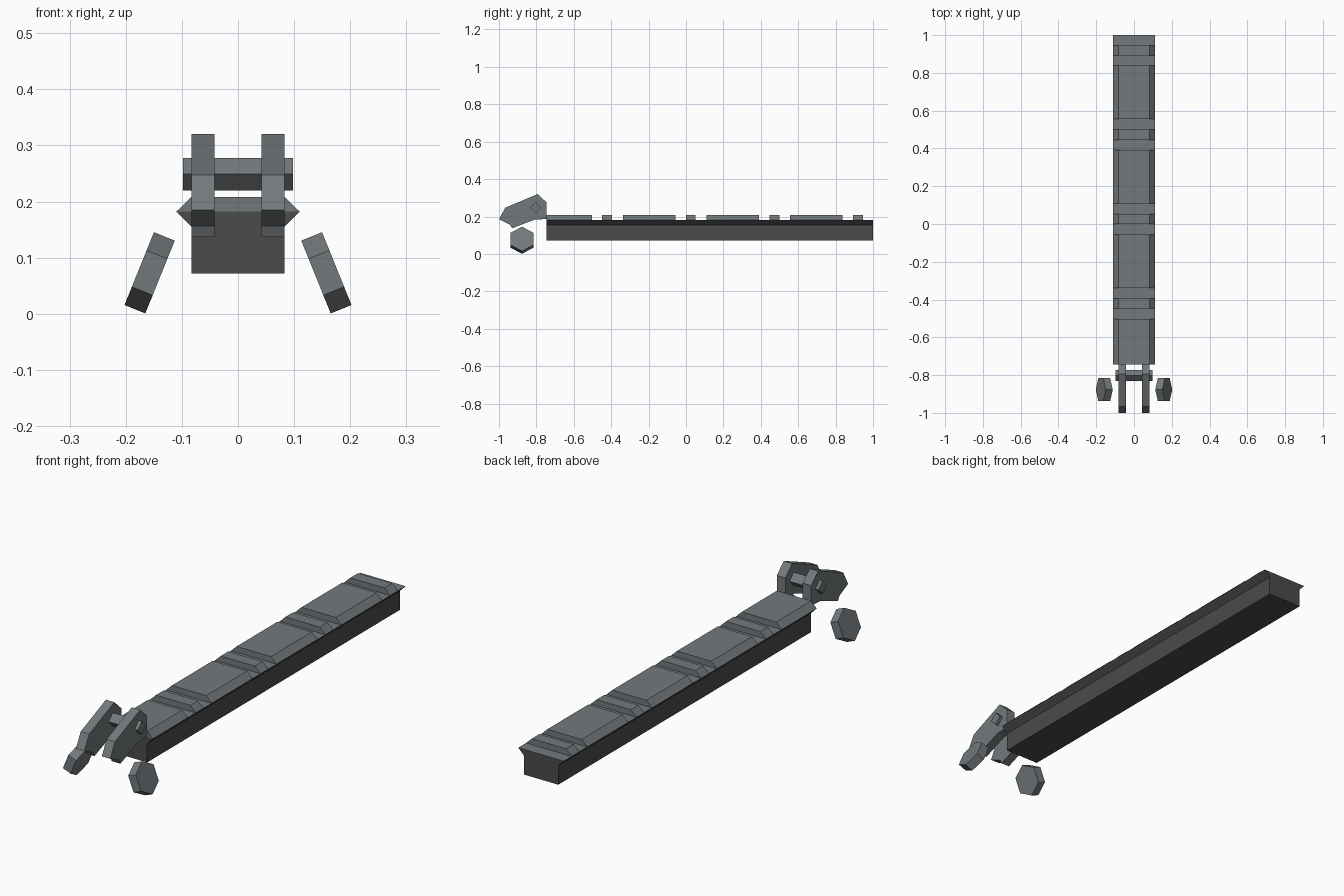
import bpy, bmesh, math
from mathutils import Vector, Matrix

cube = bpy.data.objects.get("Cube")
if cube:
    bpy.data.objects.remove(cube, do_unlink=True)


def material(name, color):
    m = bpy.data.materials.new(name)
    m.use_nodes = True
    m.diffuse_color = (*color, 1)
    m.node_tree.nodes["Principled BSDF"].inputs["Base Color"].default_value = (*color, 1)
    return m


steel = material("steel grey", (0.17, 0.19, 0.2))
dark = material("dark grey", (0.07, 0.07, 0.07))


def extrude(name, points, start, end, axis, mat):
    """Extrude a closed profile along x (points are y, z) or y (points are x, z)."""
    bm = bmesh.new()
    place = (lambda a, b, t: (t, a, b)) if axis == "x" else (lambda a, b, t: (a, t, b))
    face = bm.faces.new([bm.verts.new(place(a, b, start)) for a, b in points])
    grown = bmesh.ops.extrude_face_region(bm, geom=[face])["geom"]
    shift = Vector(place(0, 0, end - start))
    bmesh.ops.translate(bm, vec=shift, verts=[v for v in grown if isinstance(v, bmesh.types.BMVert)])
    bmesh.ops.recalc_face_normals(bm, faces=bm.faces)
    mesh = bpy.data.meshes.new(name)
    bm.to_mesh(mesh)
    bm.free()
    mesh.materials.append(mat)
    obj = bpy.data.objects.new(name, mesh)
    bpy.context.collection.objects.link(obj)
    return obj


def symmetric(half):
    return half + [(-x, z) for x, z in reversed(half)]


# Long beam with flared upper edges
FRONT, BACK = -0.745, 1.0
SIDE, FLARE, DECK, TOP = 0.083, 0.11, 0.182, 0.208
beam = extrude("beam", symmetric([(SIDE, 0.072), (SIDE, 0.155), (FLARE, DECK)]),
               FRONT, BACK, "y", dark)
beam.data.materials.append(steel)
for face in beam.data.polygons:
    if face.normal.z > 0.9:
        face.material_index = 1

# Alternating long plates and narrow ribs along the deck
pad = symmetric([(FLARE, DECK), (SIDE, TOP)])
for i in range(4):
    base = -0.503 + i * 0.447
    plate_start = FRONT if i == 0 else base - 0.282
    extrude("deck_plate", pad, plate_start, base, "y", steel)
    extrude("deck_rib", pad, base + 0.055, base + 0.108, "y", steel)

# Cheek plates and angled hexagonal blocks, one per side
cheek = [(-1.0, 0.185), (-0.967, 0.247), (-0.793, 0.32), (-0.745, 0.275),
         (-0.745, 0.187), (-0.81, 0.183), (-0.93, 0.137), (-0.94, 0.156)]
hexagon = [(0.07 * math.sin(k * math.pi / 3), 0.07 * math.cos(k * math.pi / 3)) for k in range(6)]
for side, label in ((1, "left"), (-1, "right")):
    extrude(label + "_cheek", cheek, side * 0.042, side * SIDE, "x", steel)
    block = extrude(label + "_hex_block", hexagon, -0.02, 0.02, "x", steel)
    block.data.transform(Matrix.Translation((side * 0.1575, -0.877, 0.073))
                         @ Matrix.Rotation(math.radians(-22 * side), 4, "Y"))

# Square cross pin joining the cheeks
R = 0.029
extrude("cross_pin", [(-0.803 + R, 0.249), (-0.803, 0.249 + R), (-0.803 - R, 0.249),
                      (-0.803, 0.249 - R)], -0.098, 0.098, "x", steel)
